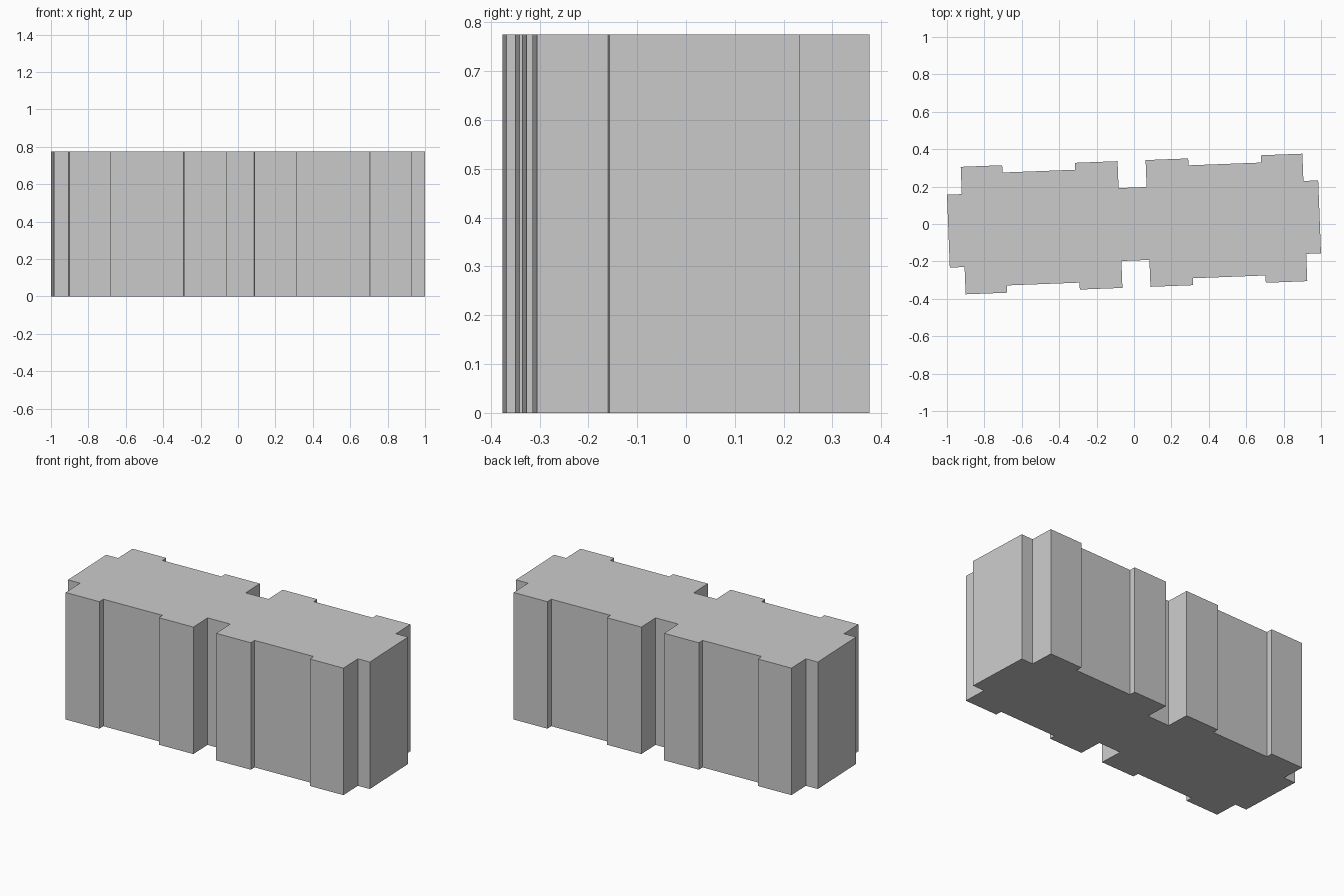
import bpy, bmesh
from mathutils import Matrix

if "Cube" in bpy.data.objects:
    bpy.data.objects.remove(bpy.data.objects["Cube"])

HEIGHT = 0.775
TURN = 0.0385  # slight turn of the footprint about z

# One quarter of the floor plan, from the end wall to the central recess
quarter = [(0.993, 0.195), (0.914, 0.195), (0.914, 0.341), (0.692, 0.341),
           (0.692, 0.302), (0.303, 0.302), (0.303, 0.339), (0.075, 0.339),
           (0.075, 0.195)]

# Mirror the quarter into a full counterclockwise outline
half = quarter + [(-x, y) for x, y in reversed(quarter)]
outline = half + [(-x, -y) for x, y in half]

# Extrude the outline into the building block
bm = bmesh.new()
base = bm.faces.new([bm.verts.new((x, y, 0)) for x, y in outline])
ext = bmesh.ops.extrude_face_region(bm, geom=[base], use_keep_orig=True)
top = [g for g in ext["geom"] if isinstance(g, bmesh.types.BMVert)]
bmesh.ops.translate(bm, verts=top, vec=(0, 0, HEIGHT))
bmesh.ops.rotate(bm, verts=bm.verts, cent=(0, 0, 0),
                 matrix=Matrix.Rotation(TURN, 3, 'Z'))
bmesh.ops.recalc_face_normals(bm, faces=bm.faces)

mesh = bpy.data.meshes.new("building_block")
bm.to_mesh(mesh)
bm.free()
bpy.context.collection.objects.link(bpy.data.objects.new("building_block", mesh))
